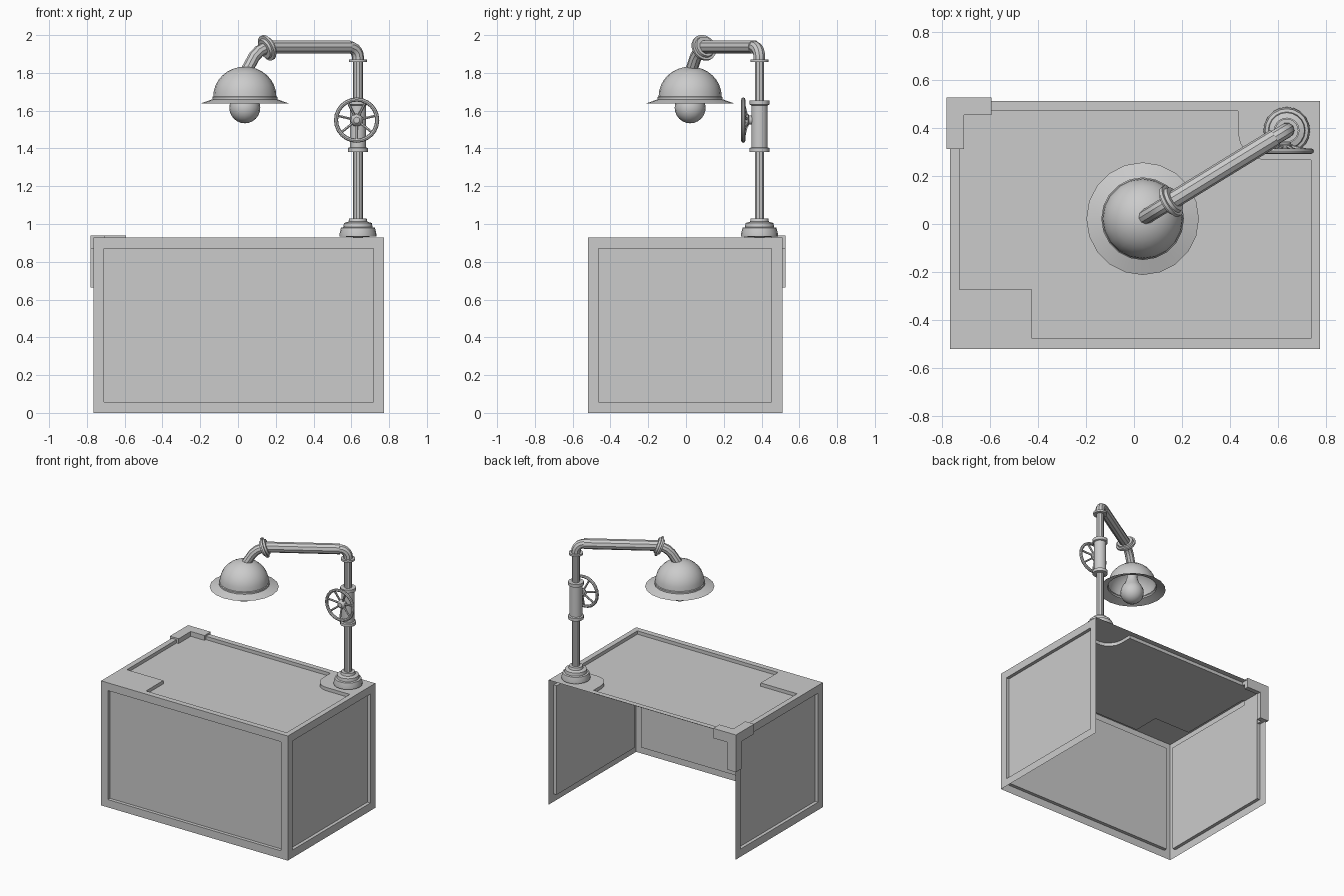
import bpy, bmesh, math
from mathutils import Vector

if "Cube" in bpy.data.objects:
    bpy.data.objects.remove(bpy.data.objects["Cube"])

PX, PY = 0.635, 0.389          # lamp post position
SX, SY = 0.036, 0.022          # lamp shade position
ARM = Vector((SX - PX, SY - PY, 0)).normalized()
ARM_LEN = math.hypot(SX - PX, SY - PY)


def finish(name, bm, smooth=True):
    me = bpy.data.meshes.new(name)
    bm.to_mesh(me)
    bm.free()
    ob = bpy.data.objects.new(name, me)
    bpy.context.collection.objects.link(ob)
    if smooth:
        shade(ob)
    return ob


def shade(ob):
    bpy.ops.object.select_all(action='DESELECT')
    ob.select_set(True)
    bpy.context.view_layer.objects.active = ob
    bpy.ops.object.shade_smooth_by_angle(angle=math.radians(35))


def recessed_panel(name, outer, inner, place, outward, depth=0.025):
    """Thin sheet: flat border around a sunken field. place(u, v, d) -> position."""
    bm = bmesh.new()

    def loop(pts, d):
        vs = [bm.verts.new(place(u, v, d)) for u, v in pts]
        return vs, [bm.edges.new((vs[i], vs[i - 1])) for i in range(len(vs))]
    _, rim = loop(outer, 0)
    lip, lip_edges = loop(inner, 0)
    floor_v, _ = loop(inner, depth)
    bmesh.ops.triangle_fill(bm, edges=rim + lip_edges, use_beauty=True, normal=outward)
    floor = bm.faces.new(floor_v)
    for i in range(len(lip)):
        bm.faces.new((lip[i - 1], lip[i], floor_v[i], floor_v[i - 1]))
    bmesh.ops.recalc_face_normals(bm, faces=bm.faces[:])
    floor.normal_update()
    if floor.normal.dot(Vector(outward)) < 0:
        bmesh.ops.reverse_faces(bm, faces=bm.faces[:])
    return finish(name, bm, False)


def rect(a, b, c, d):
    return [(a, c), (b, c), (b, d), (a, d)]


def prism(name, pts, place, d0, d1):
    bm = bmesh.new()
    lo = [bm.verts.new(place(u, v, d0)) for u, v in pts]
    hi = [bm.verts.new(place(u, v, d1)) for u, v in pts]
    bm.faces.new(lo)
    bm.faces.new(hi)
    for i in range(len(pts)):
        bm.faces.new((lo[i - 1], lo[i], hi[i], hi[i - 1]))
    bmesh.ops.recalc_face_normals(bm, faces=bm.faces[:])
    return finish(name, bm, False)


def lathe(name, profile, loc=(0, 0, 0), axis=(0, 0, 1), n=20):
    bm = bmesh.new()
    vs = [bm.verts.new((r, 0, z)) for r, z in profile]
    es = [bm.edges.new((vs[i], vs[i + 1])) for i in range(len(vs) - 1)]
    bmesh.ops.spin(bm, geom=vs + es, axis=(0, 0, 1), cent=(0, 0, 0),
                   angle=2 * math.pi, steps=n)
    bmesh.ops.remove_doubles(bm, verts=bm.verts[:], dist=1e-4)
    bmesh.ops.recalc_face_normals(bm, faces=bm.faces[:])
    ob = finish(name, bm)
    ob.rotation_mode = 'QUATERNION'
    ob.rotation_quaternion = Vector((0, 0, 1)).rotation_difference(Vector(axis))
    ob.location = loc
    return ob


def tubes(name, paths, radius, res=3):
    cu = bpy.data.curves.new(name, 'CURVE')
    cu.dimensions = '3D'
    cu.bevel_depth, cu.bevel_resolution, cu.use_fill_caps = radius, res, True
    for path in paths:
        sp = cu.splines.new('POLY')
        sp.points.add(len(path) - 1)
        for p, co in zip(sp.points, path):
            p.co = (*co, 1)
    ob = bpy.data.objects.new(name, cu)
    bpy.context.collection.objects.link(ob)
    bpy.ops.object.select_all(action='DESELECT')
    ob.select_set(True)
    bpy.context.view_layer.objects.active = ob
    bpy.ops.object.convert(target='MESH')
    shade(bpy.context.view_layer.objects.active)


def on_arm(s, z):
    return Vector((PX, PY, z)) + ARM * s


# Desk shell, open at the back and underneath
X0, X1, Y0, Y1, H = -0.765, 0.774, -0.519, 0.511, 0.928
recessed_panel("desk_front", rect(X0, X1, 0, H), rect(-0.71, 0.718, 0.058, 0.87),
               lambda u, v, d: (u, Y0 + d, v), (0, -1, 0))
for name, x, s in (("desk_side_left", X0, -1), ("desk_side_right", X1, 1)):
    recessed_panel(name, rect(Y0, Y1, 0, H), rect(-0.462, 0.452, 0.058, 0.87),
                   lambda u, v, d: (x - s * d, u, v), (s, 0, 0))
top_field = [(-0.725, 0.47), (0.433, 0.47), (0.433, 0.375), (0.442, 0.335), (0.465, 0.30),
             (0.495, 0.277), (0.535, 0.267), (0.735, 0.267), (0.735, -0.477),
             (-0.424, -0.477), (-0.424, -0.273), (-0.725, -0.273)]
recessed_panel("desk_top", rect(X0, X1, Y0, Y1), top_field,
               lambda u, v, d: (u, v, H - d), (0, 0, 1))

# Corner bracket: three L plates meeting at the back left corner
BX, BY, BZ, W, T = -0.78, 0.526, 0.94, 0.073, 0.036


def ell(a, b):
    return [(0, 0), (a, 0), (a, W), (W, W), (W, b), (0, b)]


prism("bracket_top", ell(0.187, 0.215), lambda u, v, d: (BX + u, BY - v, BZ - d), 0, T)
prism("bracket_back", ell(0.187, 0.277), lambda u, v, d: (BX + u, BY - d, BZ - v), 0, T)
prism("bracket_side", ell(0.215, 0.277), lambda u, v, d: (BX + d, BY - u, BZ - v), 0, T)

# Lamp base and post
lathe("lamp_base", [(0, 0.928), (0.097, 0.935), (0.097, 0.95), (0.09, 0.98), (0.077, 0.983),
                    (0.074, 1.005), (0.05, 1.012), (0.046, 1.03), (0, 1.03)], (PX, PY, 0))
tubes("lamp_post", [[(PX, PY, 1.02), (PX, PY, 1.87)]], 0.026)
lathe("post_coupling", [(0, 1.38), (0.053, 1.38), (0.053, 1.402), (0.043, 1.406), (0.043, 1.628),
                        (0.053, 1.632), (0.053, 1.655), (0, 1.655)], (PX, PY, 0))
lathe("post_collar", [(0, 1.858), (0.048, 1.858), (0.048, 1.872), (0, 1.872)], (PX, PY, 0))

# Elbow, arm and drooping neck
R = 0.055
elbow = [on_arm(0, 1.865)] + [on_arm(R - R * math.cos(a), 1.882 + R * math.sin(a))
                              for a in (i * math.pi / 10 for i in range(6))]
tubes("elbow", [elbow + [on_arm(0.07, 1.937)]], 0.032)
tubes("arm", [[on_arm(0.055, 1.937), on_arm(0.56, 1.937)]], 0.037)
tubes("neck", [[on_arm(0.54, 1.937), on_arm(0.575, 1.932), on_arm(0.615, 1.913),
                on_arm(0.645, 1.885), on_arm(ARM_LEN - 0.01, 1.81)]], 0.032)
tilt = ARM * math.cos(math.radians(22)) - Vector((0, 0, math.sin(math.radians(22))))
lathe("neck_flange", [(0, -0.02), (0.055, -0.02), (0.058, -0.006), (0.071, -0.006),
                      (0.071, 0.008), (0.056, 0.01), (0.052, 0.022), (0, 0.022)],
      on_arm(0.563, 1.933), tilt)

# Shade and bulb
dome = [(0.167 * math.cos(a), 1.676 + 0.157 * math.sin(a))
        for a in (i * math.pi / 16 for i in range(9))]
dome[-1] = (0, 1.833)
lathe("lamp_shade", [(0.234, 1.638), (0.172, 1.66), (0.172, 1.672)] + dome, (SX, SY, 0))
ball = [(0.082 * math.sin(a), 1.615 - 0.082 * math.cos(a))
        for a in (i * math.pi / 12 for i in range(9))]
ball[0] = (0, 1.533)
lathe("bulb", ball + [(0.05, 1.69), (0.037, 1.73), (0.035, 1.80)], (SX, SY, 0), n=16)

# Hand wheel on the coupling
WC = Vector((0.628, 0.303, 1.55))
bpy.ops.mesh.primitive_torus_add(major_segments=24, minor_segments=8, major_radius=0.109,
                                 minor_radius=0.011, location=WC, rotation=(math.pi / 2, 0, 0))
bpy.context.object.name = "wheel_rim"
shade(bpy.context.object)
spokes = []
for i in range(7):
    a = -math.pi / 2 + i * 2 * math.pi / 7
    d = Vector((math.cos(a), 0, math.sin(a)))
    spokes.append([WC + d * 0.015 + Vector((0, 0.022, 0)), WC + d * 0.108])
tubes("wheel_spokes", spokes, 0.007, 1)
lathe("wheel_hub", [(0, -0.06), (0.024, -0.06), (0.024, -0.03), (0.034, -0.026), (0.03, -0.012),
                    (0.016, 0), (0, 0)], WC, (0, -1, 0), 12)
